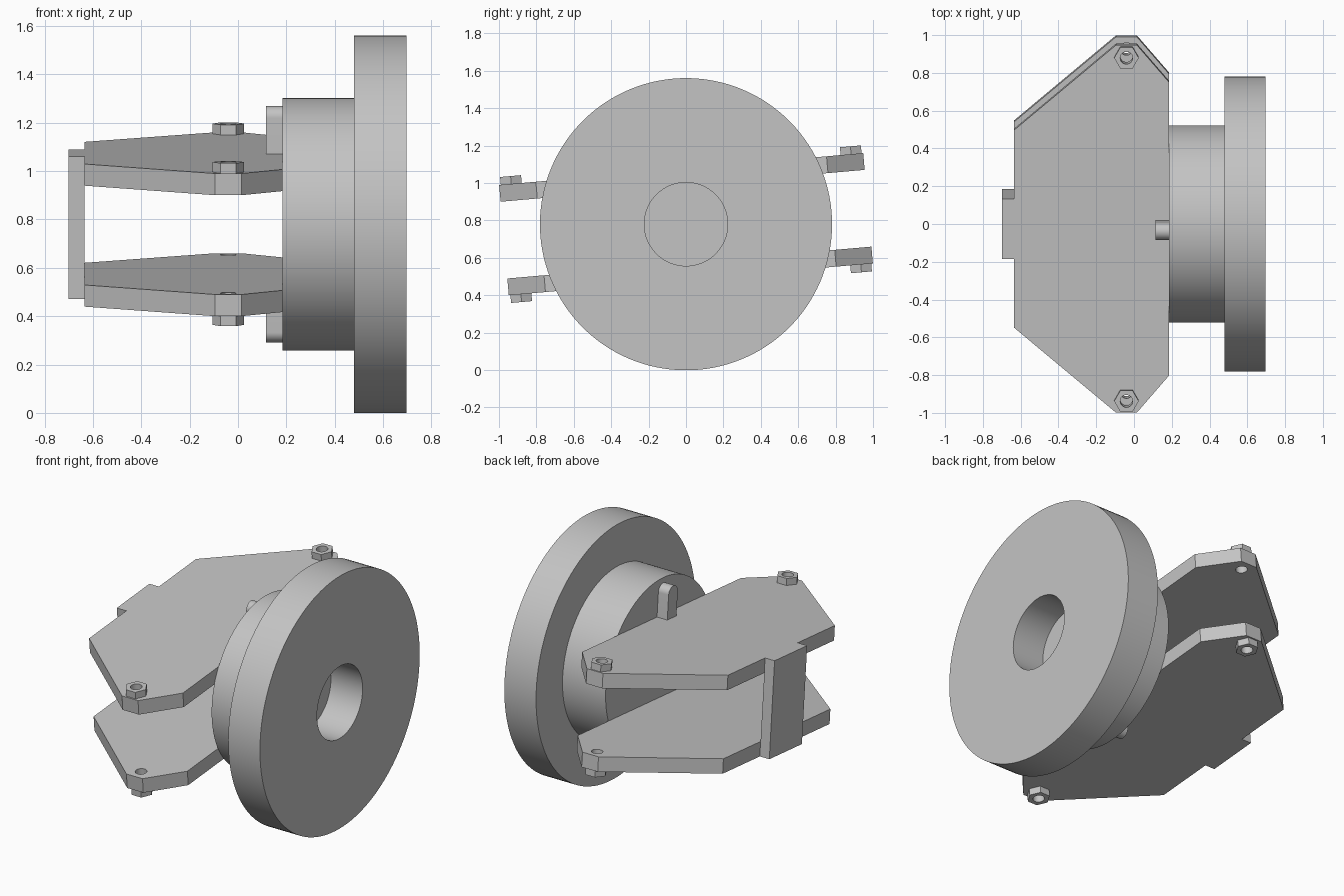
import bpy, bmesh
from math import sin, cos, pi, radians
from mathutils import Matrix

if "Cube" in bpy.data.objects:
    bpy.data.objects.remove(bpy.data.objects["Cube"], do_unlink=True)

grey = bpy.data.materials.new("plain grey")
grey.use_nodes = True
GREY = (0.55, 0.55, 0.55, 1)
grey.diffuse_color = GREY
grey.node_tree.nodes["Principled BSDF"].inputs["Base Color"].default_value = GREY

# Frame of the whole assembly: tilted about the spindle axis
TILT = Matrix.Translation((0, 0, 0.78)) @ Matrix.Rotation(radians(5), 4, 'X')
# Turns a flat outline to face along x (outline x -> y, outline y -> z)
SIDEWAYS = Matrix(((0, 0, 1, 0), (1, 0, 0, 0), (0, 1, 0, 0), (0, 0, 0, 1)))


def finish(name, bm, matrix):
    bmesh.ops.remove_doubles(bm, verts=bm.verts, dist=1e-5)
    bmesh.ops.recalc_face_normals(bm, faces=bm.faces)
    mesh = bpy.data.meshes.new(name)
    bm.to_mesh(mesh)
    bm.free()
    mesh.materials.clear()
    mesh.materials.append(grey)
    obj = bpy.data.objects.new(name, mesh)
    obj.matrix_world = matrix
    bpy.context.collection.objects.link(obj)
    bpy.ops.object.select_all(action='DESELECT')
    obj.select_set(True)
    bpy.context.view_layer.objects.active = obj
    bpy.ops.object.shade_smooth_by_angle(angle=radians(30))
    return obj


def circle(x, y, r, n, start=0.0, sweep=2 * pi):
    return [(x + r * cos(start + sweep * i / n), y + r * sin(start + sweep * i / n))
            for i in range(n)]


def slab(name, outlines, thickness, matrix):
    """Flat plate from an outer outline followed by any hole outlines."""
    curve = bpy.data.curves.new(name + " outline", 'CURVE')
    curve.dimensions = '2D'
    curve.fill_mode = 'BOTH'
    curve.extrude = thickness / 2
    for outline in outlines:
        spline = curve.splines.new('POLY')
        spline.points.add(len(outline) - 1)
        for point, (x, y) in zip(spline.points, outline):
            point.co = (x, y, 0, 1)
        spline.use_cyclic_u = True
    helper = bpy.data.objects.new(name + " outline", curve)
    bpy.context.collection.objects.link(helper)
    graph = bpy.context.evaluated_depsgraph_get()
    mesh = bpy.data.meshes.new_from_object(helper.evaluated_get(graph))
    bm = bmesh.new()
    bm.from_mesh(mesh)
    bpy.data.objects.remove(helper, do_unlink=True)
    bpy.data.meshes.remove(mesh)
    return finish(name, bm, matrix)


# Flange and hub: one turned part with a blind bore
profile = [(0.185, 0), (0.185, 0.522), (0.48, 0.522), (0.48, 0.781),
           (0.697, 0.781), (0.697, 0.223), (0.48, 0.223), (0.48, 0)]
bm = bmesh.new()
verts = [bm.verts.new((x, 0, r)) for x, r in profile]
edges = [bm.edges.new(pair) for pair in zip(verts, verts[1:])]
bmesh.ops.spin(bm, geom=verts + edges, cent=(0, 0, 0), axis=(1, 0, 0),
               angle=2 * pi, steps=128)
finish("flanged_hub", bm, TILT)

# Plates, nuts and keys, mirrored above and below the axis
half = [(0.185, 0.78), (0.015, 0.977), (-0.095, 0.977), (-0.635, 0.525)]
plate_outline = half + [(x, -y) for x, y in reversed(half)]
BOLT_X, BOLT_Y, BOLT_R = -0.04, 0.912, 0.033
NUT_T = 0.042

for side, s in (("upper", 1), ("lower", -1)):
    holes = [circle(BOLT_X, e * BOLT_Y, BOLT_R, 32) for e in (1, -1)]
    slab(side + "_plate", [plate_outline] + holes, 0.09,
         TILT @ Matrix.Translation((0, 0, s * 0.251)))

    for end, e in (("back", 1), ("front", -1)):
        slab(f"{side}_{end}_nut",
             [circle(0, 0, 0.065, 6), circle(0, 0, BOLT_R, 32)], NUT_T,
             TILT @ Matrix.Translation((BOLT_X, e * BOLT_Y, s * (0.296 + NUT_T / 2))))

    # Round-ended key on the hub face
    w = 0.045
    arc = circle(0, 0.49 - w, w, 24, 0, pi) + [(-w, 0.49 - w)]
    key = [(u, s * v) for u, v in [(-w, 0.29), (w, 0.29)] + arc]
    slab(side + "_key", [key], 0.07,
         TILT @ Matrix.Translation((0.15, 0, 0)) @ SIDEWAYS)

# Bridge joining the two plates
slab("bridge", [[(-0.16, -0.296), (0.16, -0.296), (0.16, 0.296), (-0.16, 0.296)]],
     0.065, TILT @ Matrix.Translation((-0.6675, 0, 0)) @ SIDEWAYS)
